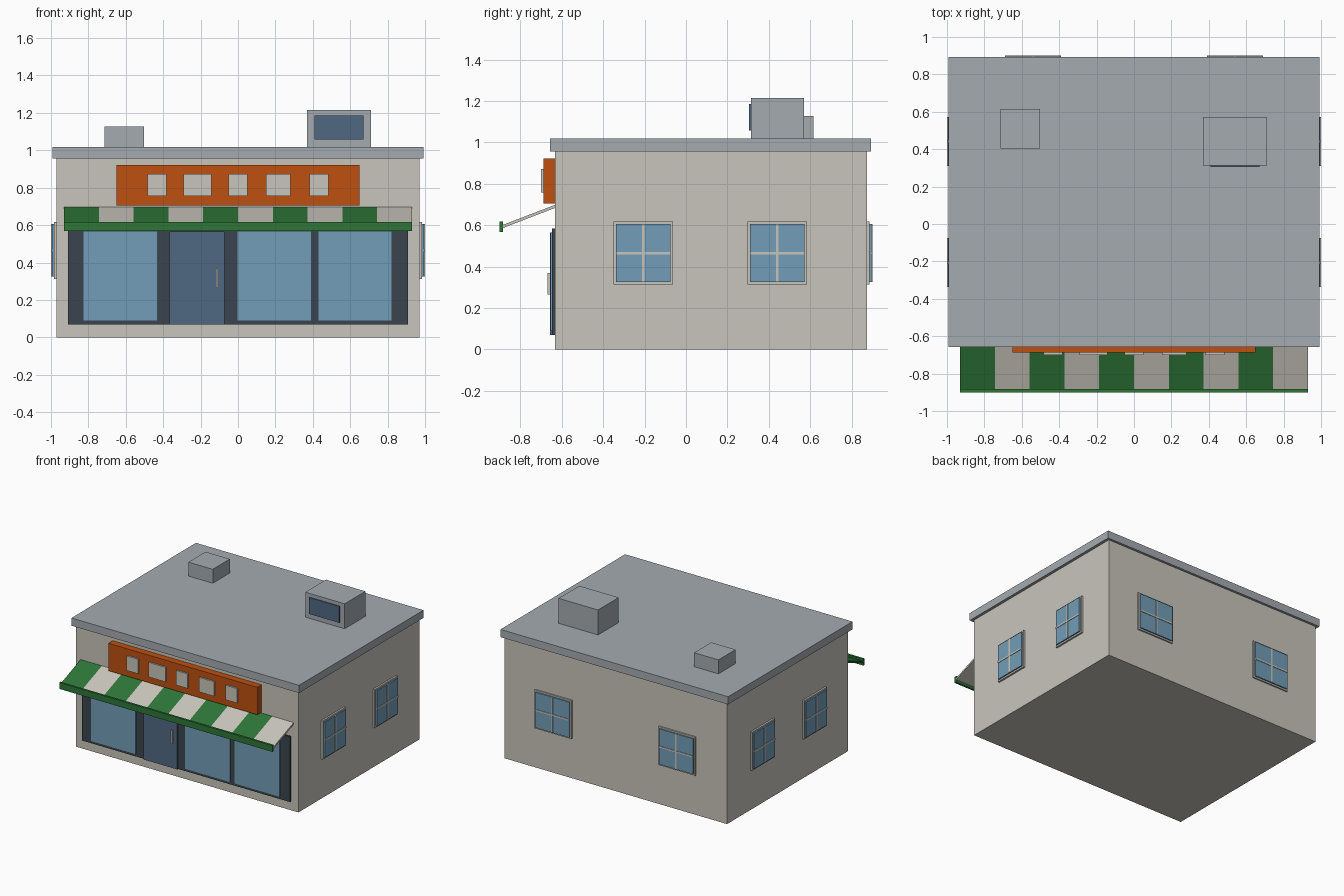
import bpy, bmesh
from math import pi
from mathutils import Matrix, Vector

old = bpy.data.objects.get("Cube")
if old:
    bpy.data.objects.remove(old, do_unlink=True)


def material(name, rgb):
    """Flat material from a display colour in 0..255, stored as linear."""
    lin = [((c / 255 + 0.055) / 1.055) ** 2.4 for c in rgb] + [1]
    m = bpy.data.materials.new(name)
    m.use_nodes = True
    m.diffuse_color = lin
    m.node_tree.nodes["Principled BSDF"].inputs["Base Color"].default_value = lin
    return m


cream = material("cream plaster", (201, 197, 188))
grey = material("roof grey", (165, 171, 176))
glass = material("window blue", (114, 157, 184))
dark_glass = material("dark blue", (80, 105, 130))
charcoal = material("charcoal frame", (58, 69, 78))
green = material("awning green", (45, 118, 55))
orange = material("sign orange", (191, 80, 17))


def finish(name, bm, *mats):
    bmesh.ops.recalc_face_normals(bm, faces=bm.faces)
    me = bpy.data.meshes.new(name)
    bm.to_mesh(me)
    bm.free()
    for m in mats:
        me.materials.append(m)
    ob = bpy.data.objects.new(name, me)
    bpy.context.collection.objects.link(ob)
    return ob


def box(name, x, y, z, mat, place=Matrix()):
    """Box from (low, high) ranges on each axis, optionally placed by a matrix."""
    bm = bmesh.new()
    bmesh.ops.create_cube(bm, size=1)
    lo, hi = (Vector(v) for v in zip(x, y, z))
    size = hi - lo
    bm.transform(place @ Matrix.Translation((lo + hi) / 2) @ Matrix.Diagonal((*size, 1)))
    return finish(name, bm, mat)


# Shell: walls and overhanging roof slab
WALL_X, FRONT, BACK = 0.971, -0.634, 0.875
box("walls", (-WALL_X, WALL_X), (FRONT, BACK), (0, 0.957), cream)
box("roof_slab", (-0.993, 0.993), (-0.658, 0.894), (0.957, 1.018), grey)

# Rooftop units
box("small_roof_unit", (-0.715, -0.502), (0.403, 0.616), (1.018, 1.128), grey)
box("large_roof_unit", (0.368, 0.712), (0.313, 0.571), (1.018, 1.215), grey)
box("roof_unit_grille", (0.408, 0.67), (0.304, 0.313), (1.057, 1.186), dark_glass)


# Wall windows: surround, pane and cross bars, modelled facing -y
def window(name, spot, turn, width):
    place = Matrix.Translation(spot) @ Matrix.Rotation(turn, 4, "Z")
    w, h, bar = width / 2, 0.14, 0.006
    edge = 0.012
    box(name + "_surround", (-w - edge, w + edge), (-0.014, 0), (-h - edge, h + edge), cream, place)
    box(name + "_pane", (-w, w), (-0.024, -0.014), (-h, h), glass, place)
    box(name + "_upright_bar", (-bar, bar), (-0.028, -0.024), (-h, h), cream, place)
    box(name + "_cross_bar", (-w, w), (-0.028, -0.024), (-bar, bar), cream, place)


SILL_MID = 0.465
for side, sx in (("left", 1), ("right", -1)):
    for row, y in (("front", -0.207), ("rear", 0.441)):
        window(f"{side}_{row}_window", (sx * WALL_X, y, SILL_MID), sx * pi / 2, 0.262)
    window(f"back_{side}_window", (sx * 0.54, BACK - 0.003, SILL_MID), pi, 0.298)

# Shop front: frame, panes, door and handle
box("shopfront_frame", (-0.908, 0.908), (-0.648, FRONT), (0.07, 0.585), charcoal)
for i, x in enumerate((-0.63, 0.194, 0.626)):
    box(f"shop_pane_{i + 1}", (x - 0.196, x + 0.196), (-0.655, -0.648), (0.091, 0.565), glass)
box("door", (-0.366, -0.071), (-0.658, -0.648), (0.07, 0.565), dark_glass)
box("door_handle", (-0.118, -0.108), (-0.67, -0.658), (0.265, 0.37), cream)

# Sign board with plain raised blocks
box("sign_board", (-0.65, 0.65), (-0.688, FRONT), (0.705, 0.922), orange)
for i, w in enumerate((0.102, 0.15, 0.102, 0.13, 0.102)):
    x = (i - 2) * 0.216
    box(f"sign_block_{i + 1}", (x - w / 2, x + w / 2), (-0.701, -0.688), (0.757, 0.872), cream)

# Striped sloping awning: one profile swept across, colour alternating per stripe
HALF, STRIPES = 0.93, 10
profile = [(FRONT, 0.698), (-0.884, 0.602), (-0.884, 0.587), (FRONT, 0.683)]
bm = bmesh.new()
rings = [[bm.verts.new((HALF * (2 * i / STRIPES - 1), y, z)) for y, z in profile]
         for i in range(STRIPES + 1)]
for i, (a, b) in enumerate(zip(rings, rings[1:])):
    for k in range(4):
        n = (k + 1) % 4
        bm.faces.new((a[k], a[n], b[n], b[k])).material_index = i % 2
bm.faces.new(rings[0])
bm.faces.new(rings[-1]).material_index = 1
finish("awning", bm, green, cream)
box("awning_valance", (-HALF, HALF), (-0.9, -0.883), (0.568, 0.618), green)
